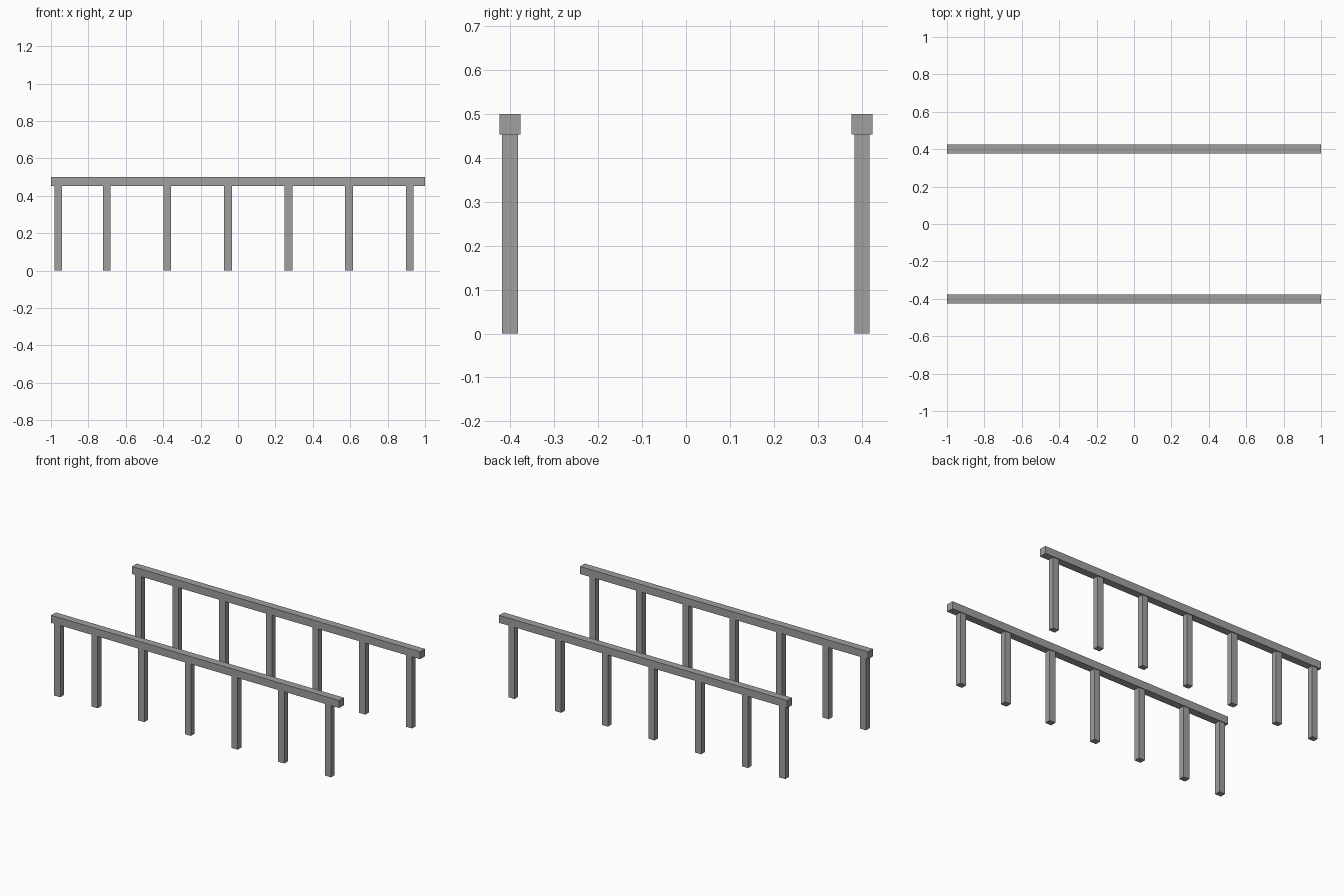
import bpy

cube = bpy.data.objects.get("Cube")
if cube:
    bpy.data.objects.remove(cube, do_unlink=True)

grey = bpy.data.materials.new("plain_grey")
grey.use_nodes = True
colour = (0.35, 0.35, 0.35, 1)
grey.diffuse_color = colour
grey.node_tree.nodes["Principled BSDF"].inputs["Base Color"].default_value = colour


def box(name, centre, size):
    bpy.ops.mesh.primitive_cube_add(size=1, location=centre)
    obj = bpy.context.object
    obj.name = name
    obj.scale = size
    bpy.ops.object.transform_apply(location=False, rotation=False, scale=True)
    obj.data.materials.append(grey)


RAIL_BOTTOM, RAIL_TOP = 0.453, 0.5
RAIL_DEPTH = 0.047
SPACING = 0.324

# The end post sits closer to its neighbour than the regular run of posts
post_xs = [-0.961] + [-0.702 + SPACING * i for i in range(6)]

for side, y, post_depth in (("front", -0.401, 0.037), ("back", 0.401, 0.035)):
    # Handrail beam
    box(side + "_rail", (0, y, (RAIL_BOTTOM + RAIL_TOP) / 2),
        (2, RAIL_DEPTH, RAIL_TOP - RAIL_BOTTOM))
    # Posts under the beam
    for i, x in enumerate(post_xs):
        box(f"{side}_post_{i + 1}", (x, y, RAIL_BOTTOM / 2),
            (0.042, post_depth, RAIL_BOTTOM))
